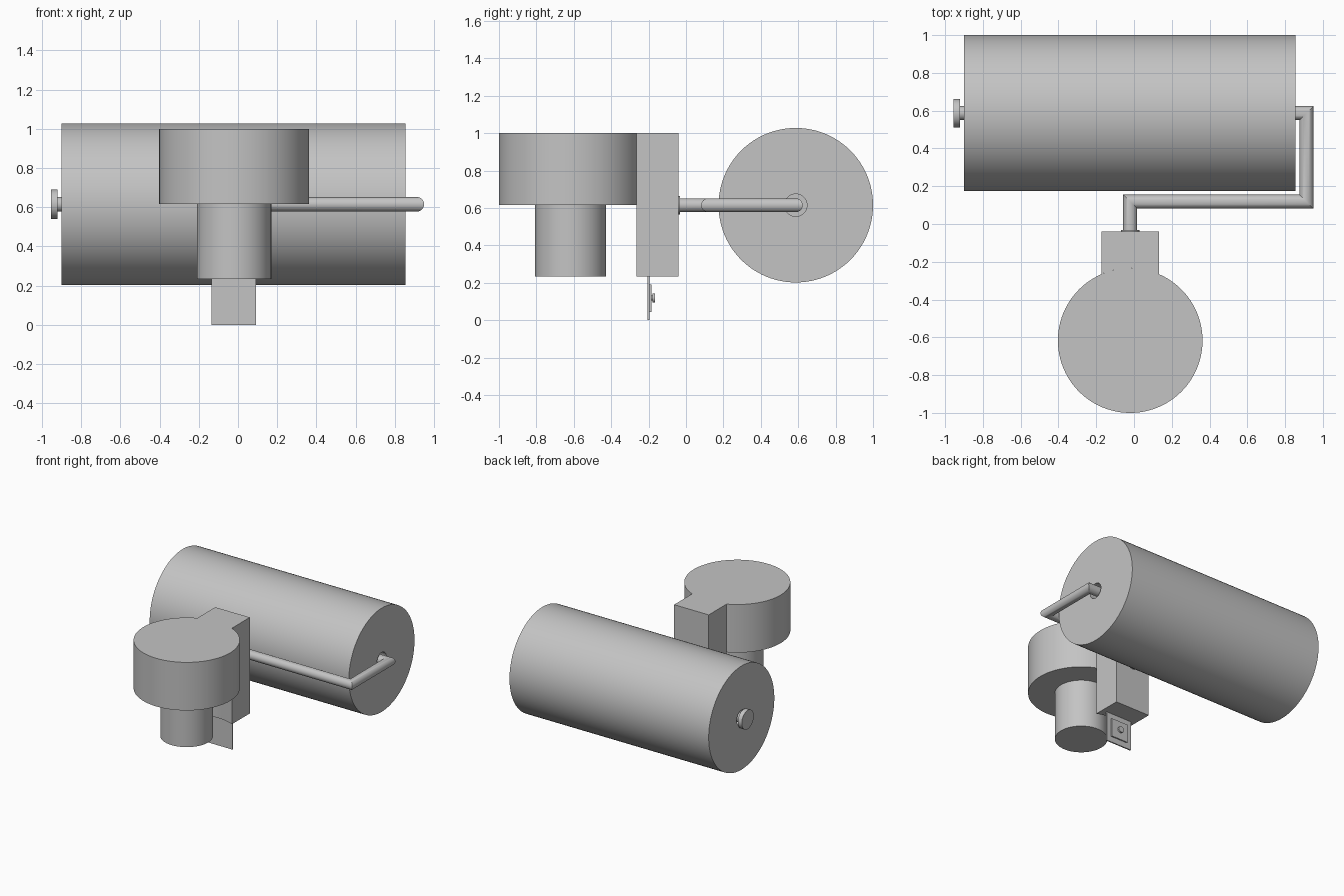
import bpy, bmesh
from math import sin, cos, pi, asin
from mathutils import Vector

cube = bpy.data.objects.get("Cube")
if cube:
    bpy.data.objects.remove(cube)

grey = bpy.data.materials.new("plain grey")
grey.use_nodes = True
tone = (0.55, 0.55, 0.55, 1)
grey.diffuse_color = tone
grey.node_tree.nodes["Principled BSDF"].inputs["Base Color"].default_value = tone

MID = -0.02          # x centre of the housing
AXLE_Y, AXLE_Z = 0.587, 0.615
BODY_Y, BODY_R = -0.617, 0.383


def finish(name, bm):
    bmesh.ops.recalc_face_normals(bm, faces=bm.faces)
    mesh = bpy.data.meshes.new(name)
    bm.to_mesh(mesh)
    bm.free()
    mesh.materials.append(grey)
    obj = bpy.data.objects.new(name, mesh)
    bpy.context.collection.objects.link(obj)
    bpy.ops.object.select_all(action='DESELECT')
    obj.select_set(True)
    bpy.context.view_layer.objects.active = obj
    bpy.ops.object.shade_smooth_by_angle(angle=pi / 6)
    return obj


def prism(name, outline, z0, z1):
    """Extrude a plan outline upwards."""
    bm = bmesh.new()
    face = bm.faces.new([bm.verts.new((x, y, z0)) for x, y in outline])
    new = bmesh.ops.extrude_face_region(bm, geom=[face])["geom"]
    bmesh.ops.translate(bm, vec=(0, 0, z1 - z0),
                        verts=[v for v in new if isinstance(v, bmesh.types.BMVert)])
    return finish(name, bm)


def cylinder(name, start, end, radius, sides=64):
    start, end = Vector(start), Vector(end)
    axis = end - start
    bm = bmesh.new()
    bmesh.ops.create_cone(bm, cap_ends=True, segments=sides, radius1=radius,
                          radius2=radius, depth=axis.length)
    turn = Vector((0, 0, 1)).rotation_difference(axis).to_matrix().to_4x4()
    bmesh.ops.transform(bm, matrix=turn, verts=bm.verts)
    bmesh.ops.translate(bm, vec=(start + end) / 2, verts=bm.verts)
    return finish(name, bm)


def box(name, x, y, z):
    return prism(name, [(x[0], y[0]), (x[1], y[0]), (x[1], y[1]), (x[0], y[1])], *z)


def bridge(bm, a, b):
    for i in range(len(a)):
        j = (i + 1) % len(a)
        bm.faces.new((a[i], a[j], b[j], b[i]))


def tube(name, x0, x1, outer, inner, sides=96):
    """Hollow roller lying along x."""
    bm = bmesh.new()
    rings = [[bm.verts.new((x, AXLE_Y + r * cos(2 * pi * i / sides),
                            AXLE_Z + r * sin(2 * pi * i / sides)))
              for i in range(sides)]
             for x, r in ((x0, outer), (x1, outer), (x1, inner), (x0, inner))]
    for k in range(4):
        bridge(bm, rings[k], rings[(k + 1) % 4])
    return finish(name, bm)


def bent_rod(name, path, z, radius, sides=32):
    """Round bar with mitred corners, following a level path."""
    points = [Vector(p) for p in path]
    normals = []
    for a, b in zip(points, points[1:]):
        d = (b - a).normalized()
        normals.append(Vector((-d.y, d.x)))
    bm = bmesh.new()
    rings = []
    for i, p in enumerate(points):
        n1, n2 = normals[max(i - 1, 0)], normals[min(i, len(normals) - 1)]
        mitre = (n1 + n2) / (1 + n1.dot(n2))
        ring = []
        for k in range(sides):
            t = 2 * pi * k / sides
            q = p + mitre * radius * cos(t)
            ring.append(bm.verts.new((q.x, q.y, z + radius * sin(t))))
        rings.append(ring)
    for a, b in zip(rings, rings[1:]):
        bridge(bm, a, b)
    bm.faces.new(rings[0])
    bm.faces.new(rings[-1])
    return finish(name, bm)


# Roller, its axle rod and the end knob
tube("roller", -0.9, 0.855, 0.413, 0.06)
bent_rod("axle_rod", [(-0.93, AXLE_Y), (0.913, AXLE_Y), (0.913, 0.118),
                      (MID, 0.118), (MID, -0.06)], AXLE_Z, 0.037)
cylinder("end_knob", (-0.955, AXLE_Y, AXLE_Z), (-0.92, AXLE_Y, AXLE_Z), 0.075)
cylinder("rod_collar", (MID, -0.045, AXLE_Z), (MID, -0.033, AXLE_Z), 0.05)

# Round housing and the narrower cylinder below it
cylinder("housing", (MID, BODY_Y, 0.617), (MID, BODY_Y, 1.0), BODY_R, 96)
cylinder("lower_cylinder", (MID, BODY_Y, 0.235), (MID, BODY_Y, 0.617), 0.19)

# Rear block with a hollow front that hugs the housing
half = 0.152
spread = asin(half / BODY_R)
arc = [(MID + BODY_R * sin(t), BODY_Y + BODY_R * cos(t))
       for t in (spread * (i / 8 - 1) for i in range(17))]
prism("rear_block", arc + [(MID + half, -0.04), (MID - half, -0.04)], 0.235, 1.0)

# Hanging plate with a switch on its back
box("hanging_plate", (-0.135, 0.093), (-0.205, -0.195), (0, 0.24))
box("switch_plate", (MID - 0.073, MID + 0.073), (-0.196, -0.185), (0.045, 0.191))
cylinder("switch_stem", (MID, -0.19, 0.118), (MID, -0.175, 0.118), 0.013, 24)
cylinder("switch_button", (MID, -0.178, 0.118), (MID, -0.165, 0.118), 0.024, 32)
